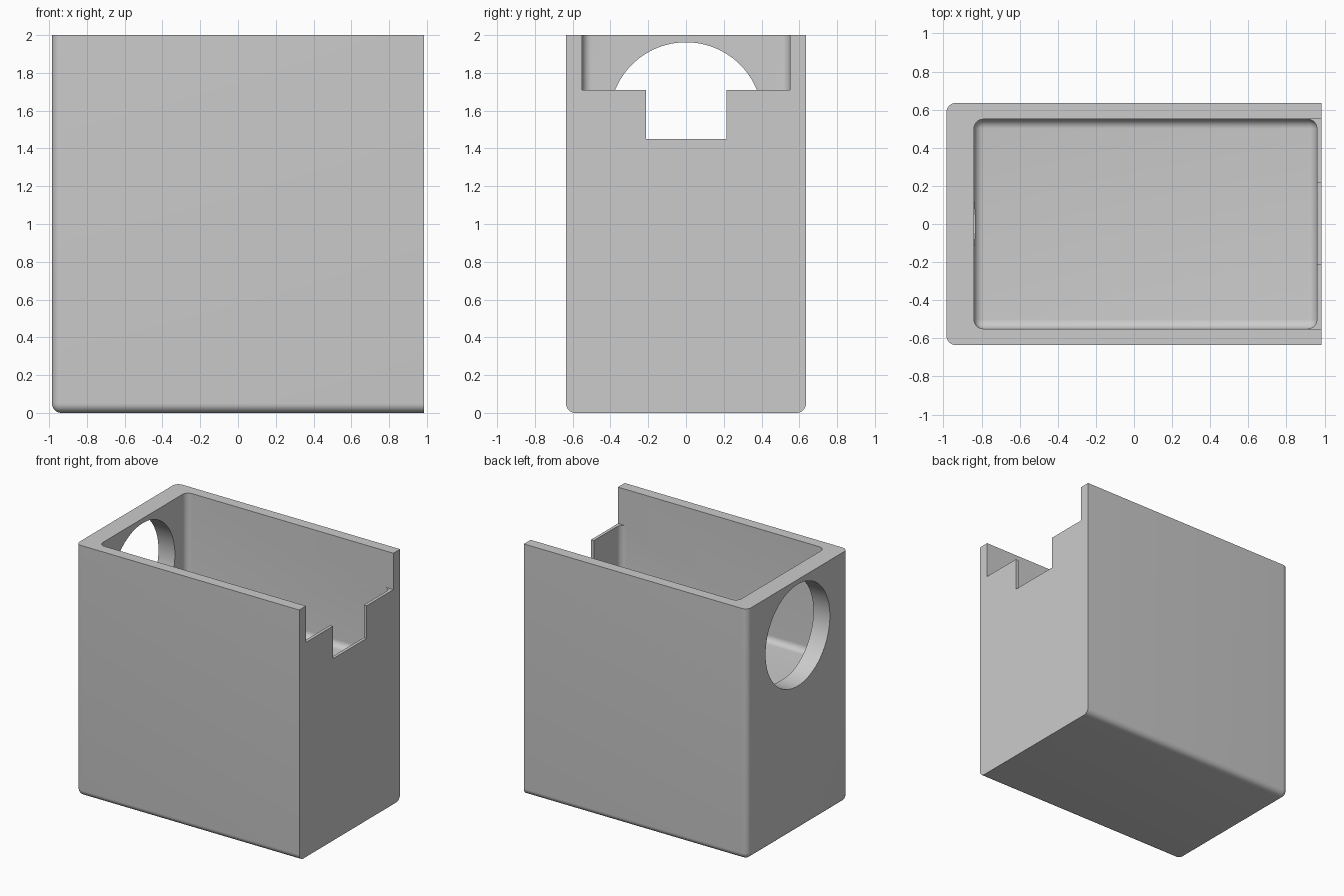
import bpy, bmesh, math
from mathutils import Matrix, Vector

if "Cube" in bpy.data.objects:
    bpy.data.objects.remove(bpy.data.objects["Cube"])

grey = bpy.data.materials.new("plain grey")
grey.diffuse_color = (0.6, 0.6, 0.6, 1)
grey.use_nodes = True
grey.node_tree.nodes["Principled BSDF"].inputs["Base Color"].default_value = grey.diffuse_color


def add(name, bm, helper=False):
    me = bpy.data.meshes.new(name)
    bm.to_mesh(me)
    bm.free()
    me.materials.append(grey)
    ob = bpy.data.objects.new(name, me)
    bpy.context.collection.objects.link(ob)
    ob.hide_render = helper
    return ob


def box(name, lo, hi, rounded=None, r=0.05, helper=False):
    """Box between two corners; rounds the edges whose midpoint passes the rule."""
    lo, hi = Vector(lo), Vector(hi)
    bm = bmesh.new()
    bmesh.ops.create_cube(bm, size=1, matrix=Matrix.Translation((lo + hi) / 2)
                          @ Matrix.Diagonal((*(hi - lo), 1)))
    if rounded:
        edges = [e for e in bm.edges if rounded((e.verts[0].co + e.verts[1].co) / 2, lo, hi)]
        bmesh.ops.bevel(bm, geom=edges, offset=r, segments=8, profile=0.5, affect='EDGES')
    return add(name, bm, helper)


def near(a, b):
    return abs(a - b) < 1e-4


# Outer block: rounded at the left end and underneath, sharp at the right end and rim
def outer_rule(m, lo, hi):
    mid_z = (lo.z + hi.z) / 2
    return (near(m.x, lo.x) and m.z <= mid_z + 1e-4) or (near(m.z, lo.z) and not near(m.x, hi.x))


# Pocket: everything rounded except the open top
def pocket_rule(m, lo, hi):
    return not near(m.z, hi.z)


body = box("container_body", (-0.985, -0.635, 0), (0.985, 0.635, 2), outer_rule)

cutters = [
    box("pocket_cutter", (-0.84, -0.55, 1.13), (0.96, 0.55, 2.2), pocket_rule, helper=True),
    box("end_opening_cutter", (0.9, -0.55, 1.71), (1.2, 0.55, 2.3), helper=True),
    box("notch_cutter", (0.9, -0.212, 1.45), (1.2, 0.214, 2.1), helper=True),
]

# Round hole through the thick left wall
bm = bmesh.new()
bmesh.ops.create_cone(bm, cap_ends=True, segments=96, radius1=0.405, radius2=0.405, depth=0.5,
                      matrix=Matrix.Translation((-1.0, 0, 1.557)) @ Matrix.Rotation(math.pi / 2, 4, 'Y'))
cutters.append(add("round_hole_cutter", bm, True))

for c in cutters:
    mod = body.modifiers.new(c.name, 'BOOLEAN')
    mod.operation, mod.solver, mod.object = 'DIFFERENCE', 'EXACT', c

# Apply the cuts, remove the cutters, shade smooth with sharp corners
bpy.context.view_layer.objects.active = body
body.select_set(True)
for m in list(body.modifiers):
    bpy.ops.object.modifier_apply(modifier=m.name)
for c in cutters:
    bpy.data.objects.remove(c, do_unlink=True)
bpy.ops.object.shade_smooth_by_angle(angle=math.radians(30))
